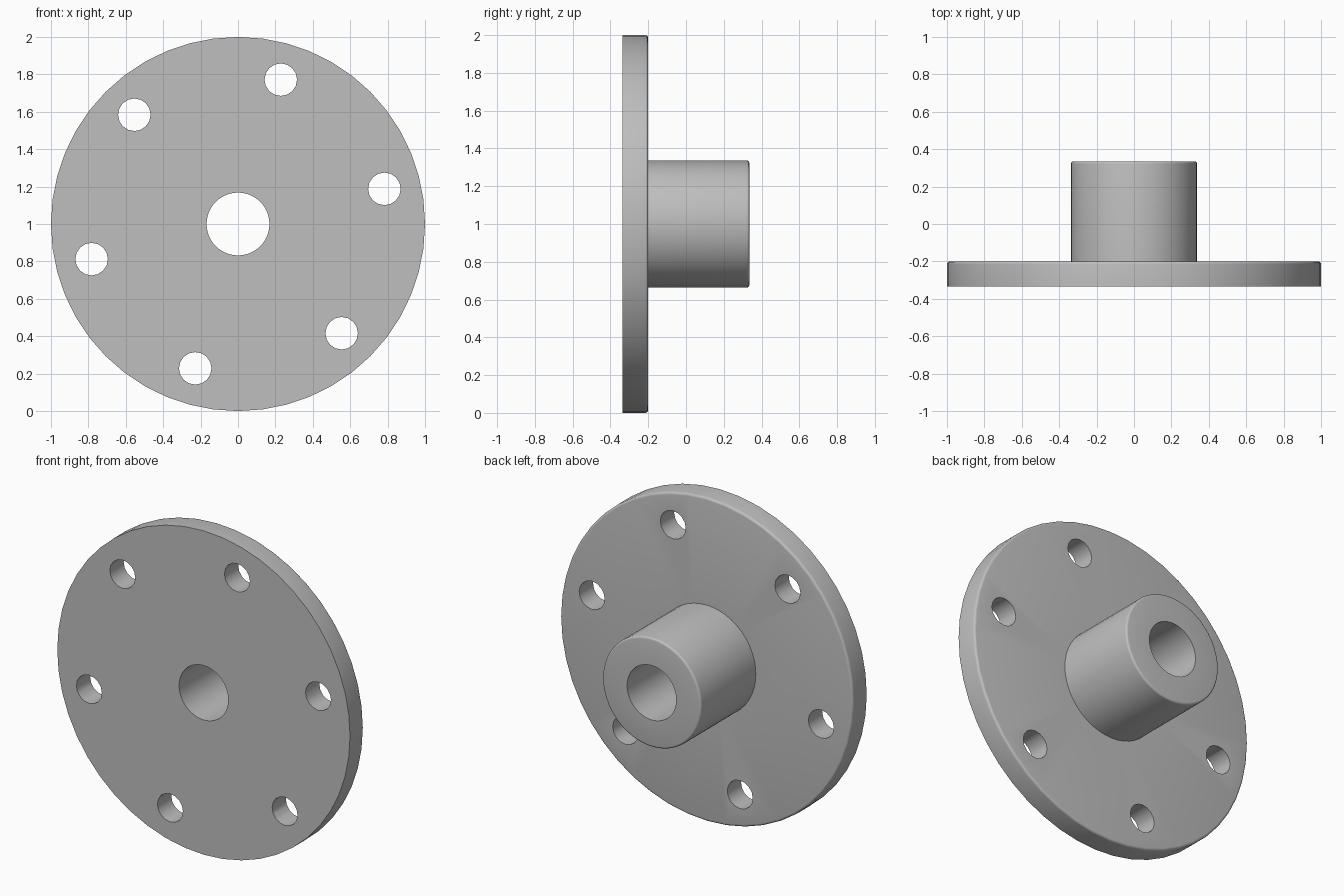
import bpy, bmesh
from math import radians, sin, cos, pi
from mathutils import Matrix, Vector

cube = bpy.data.objects.get("Cube")
if cube:
    bpy.data.objects.remove(cube, do_unlink=True)

FRONT, STEP, BACK = -0.335, -0.2, 0.335
RIM_R, HUB_R, BORE_R = 1.0, 0.337, 0.168
CENTRE = Vector((0, 0, 1))

steel = bpy.data.materials.new("light_grey_steel")
steel.use_nodes = True
grey = (0.52, 0.52, 0.52, 1)
steel.diffuse_color = grey
steel.node_tree.nodes["Principled BSDF"].inputs["Base Color"].default_value = grey


def to_object(bm, name):
    bmesh.ops.recalc_face_normals(bm, faces=bm.faces)
    mesh = bpy.data.meshes.new(name)
    bm.to_mesh(mesh)
    bm.free()
    mesh.materials.append(steel)
    obj = bpy.data.objects.new(name, mesh)
    bpy.context.collection.objects.link(obj)
    return obj


def rounded_corner(radius, y, fillet, steps=4):
    """Quarter-round from the outer wall to the back face, as (radius, y)."""
    angles = [i * pi / 2 / steps for i in range(steps + 1)]
    return [(radius - fillet + fillet * cos(a), y - fillet + fillet * sin(a))
            for a in angles]


# Flange and hub turned from one closed section around the bore axis
section = [(BORE_R, FRONT), (RIM_R, FRONT)]
section += rounded_corner(RIM_R, STEP, 0.015)
section += [(HUB_R, STEP)]
section += rounded_corner(HUB_R, BACK, 0.013)
section += [(BORE_R, BACK)]

bm = bmesh.new()
verts = [bm.verts.new((r, y, 1)) for r, y in section]
edges = [bm.edges.new((v, verts[(i + 1) % len(verts)])) for i, v in enumerate(verts)]
bmesh.ops.spin(bm, geom=verts + edges, cent=CENTRE, axis=(0, 1, 0),
               angle=2 * pi, steps=48)
bmesh.ops.remove_doubles(bm, verts=bm.verts, dist=0.0005)
body = to_object(bm, "flanged_hub")

# Six bolt holes drilled through the flange
bm = bmesh.new()
for i in range(6):
    a = radians(13.5 + 60 * i)
    place = CENTRE + Vector((cos(a), 0, sin(a))) * 0.805
    place.y = (FRONT + STEP) / 2
    bmesh.ops.create_cone(bm, cap_ends=True, segments=16, radius1=0.087,
                          radius2=0.087, depth=0.3,
                          matrix=Matrix.Translation(place) @ Matrix.Rotation(pi / 2, 4, "X"))
drills = to_object(bm, "bolt_hole_cutter")
drills.hide_render = True

cut = body.modifiers.new("bolt_holes", "BOOLEAN")
cut.operation = "DIFFERENCE"
cut.solver = "EXACT"
cut.object = drills

bpy.ops.object.select_all(action="DESELECT")
body.select_set(True)
bpy.context.view_layer.objects.active = body
bpy.ops.object.modifier_apply(modifier=cut.name)
bpy.data.objects.remove(drills, do_unlink=True)
bpy.ops.object.shade_smooth_by_angle(angle=radians(35))
